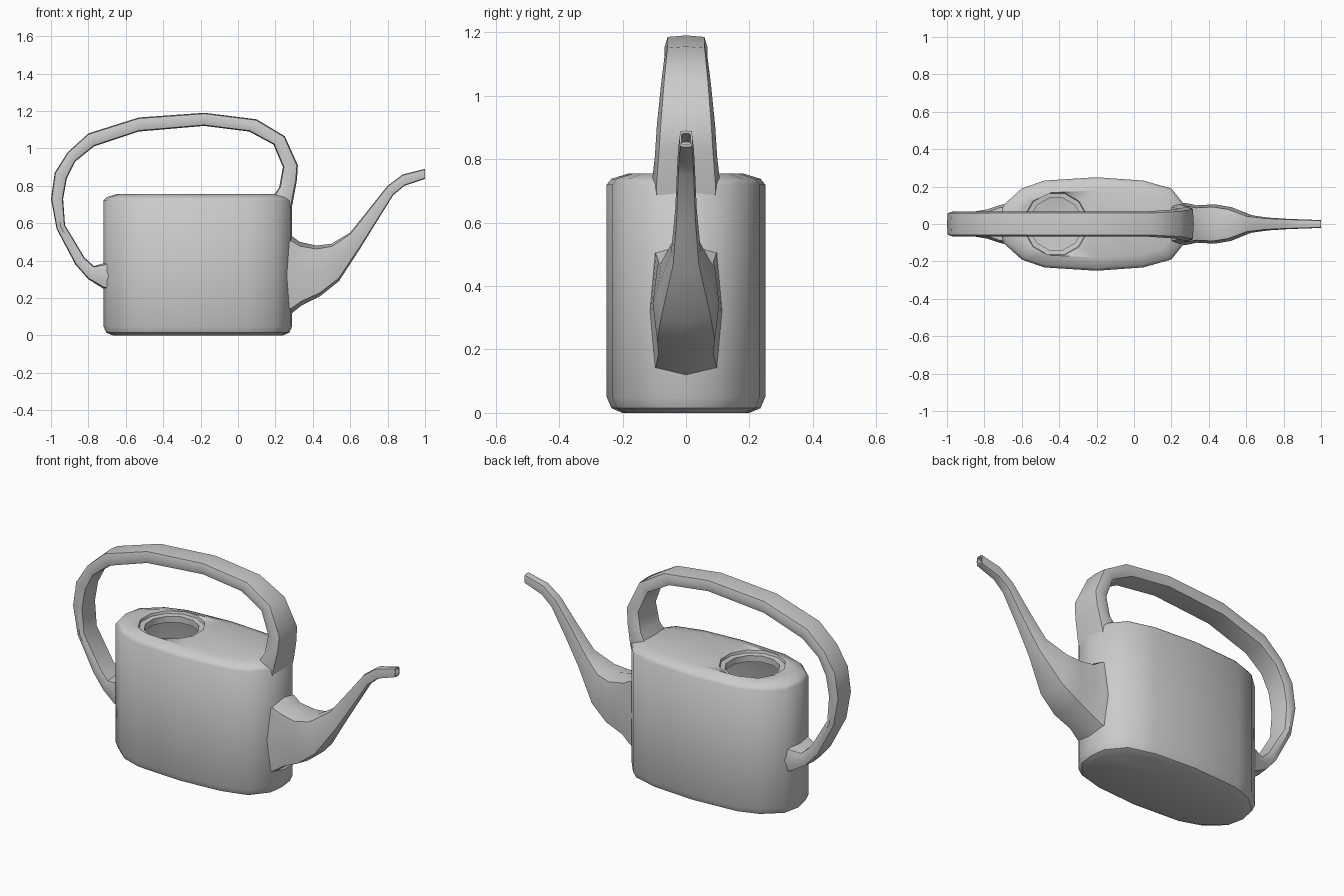
import bpy, bmesh, math


def finish(bm, name, angle=40):
    bmesh.ops.recalc_face_normals(bm, faces=bm.faces)
    mesh = bpy.data.meshes.new(name)
    bm.to_mesh(mesh)
    bm.free()
    obj = bpy.data.objects.new(name, mesh)
    bpy.context.collection.objects.link(obj)
    bpy.ops.object.select_all(action='DESELECT')
    obj.select_set(True)
    bpy.context.view_layer.objects.active = obj
    bpy.ops.object.shade_smooth_by_angle(angle=math.radians(angle))
    return obj


def bridge(bm, a, b):
    n = len(a)
    for i in range(n):
        j = (i + 1) % n
        bm.faces.new((a[i], a[j], b[j], b[i]))


def edges_of(bm, ring):
    return [bm.edges.get((ring[i], ring[(i + 1) % len(ring)])) or
            bm.edges.new((ring[i], ring[(i + 1) % len(ring)])) for i in range(len(ring))]


def loft(name, sections, sides=8, power=0.42):
    """Tube through (outer x, outer z, inner x, inner z, half width) sections."""
    def sp(v):
        return math.copysign(abs(v) ** power, v) if abs(v) > 1e-6 else 0.0
    bm = bmesh.new()
    rings = []
    for ox, oz, ix, iz, w in sections:
        ring = []
        for k in range(sides):
            t = 2 * math.pi * k / sides
            c, s = sp(math.cos(t)), sp(math.sin(t))
            ring.append(bm.verts.new(((ox + ix) / 2 + c * (ox - ix) / 2, w * s,
                                      (oz + iz) / 2 + c * (oz - iz) / 2)))
        rings.append(ring)
    for a, b in zip(rings, rings[1:]):
        bridge(bm, a, b)
    bm.faces.new(rings[-1])
    return finish(bm, name)


# Body: stacked outline rings with rounded bottom and top edges
half = [(0.29, 0), (0.28, 0.09), (0.20, 0.19), (0.05, 0.232), (-0.2, 0.25),
        (-0.48, 0.232), (-0.60, 0.19), (-0.70, 0.10), (-0.72, 0)]
outline = half + [(x, -y) for x, y in half[-2:0:-1]]
cx, hx, hy = -0.215, 0.505, 0.25
bm = bmesh.new()
rings = []
for d, z in [(0.05, 0), (0.015, 0.015), (0, 0.05), (0, 0.72), (0.015, 0.738), (0.07, 0.755)]:
    rings.append([bm.verts.new((cx + (x - cx) * (hx - d) / hx, y * (hy - d) / hy, z))
                  for x, y in outline])
for a, b in zip(rings, rings[1:]):
    bridge(bm, a, b)
bm.faces.new(rings[0])

# Filling hole: sunken ring and short inner collar
hole = []
for r, z in [(0.173, 0.752), (0.17, 0.738), (0.143, 0.735), (0.143, 0.70)]:
    hole.append([bm.verts.new((-0.417 + r * math.cos(2 * math.pi * (k + .5) / 12),
                               r * math.sin(2 * math.pi * (k + .5) / 12), z)) for k in range(12)])
for a, b in zip(hole, hole[1:]):
    bridge(bm, a, b)
bmesh.ops.triangle_fill(bm, use_beauty=True,
                        edges=edges_of(bm, rings[-1]) + edges_of(bm, hole[0]))
finish(bm, "body")

# Spout: flared base tapering to a hollow tip
loft("spout", [
    (0.25, 0.54, 0.25, 0.10, 0.115),
    (0.29, 0.53, 0.29, 0.12, 0.11),
    (0.33, 0.50, 0.34, 0.16, 0.10),
    (0.42, 0.48, 0.44, 0.21, 0.105),
    (0.50, 0.49, 0.54, 0.29, 0.09),
    (0.60, 0.55, 0.65, 0.46, 0.047),
    (0.70, 0.675, 0.74, 0.605, 0.034),
    (0.80, 0.80, 0.83, 0.75, 0.028),
    (0.88, 0.86, 0.89, 0.80, 0.025),
    (1.00, 0.89, 1.00, 0.837, 0.021),
    (1.00, 0.882, 1.00, 0.845, 0.015),
    (0.90, 0.855, 0.90, 0.82, 0.014)])

# Handle: loop from the back wall over the top to the front rim
loft("handle", [
    (-0.68, 0.24, -0.68, 0.40, 0.11),
    (-0.72, 0.25, -0.72, 0.385, 0.10),
    (-0.80, 0.30, -0.77, 0.37, 0.078),
    (-0.87, 0.38, -0.82, 0.415, 0.068),
    (-0.97, 0.57, -0.925, 0.59, 0.067),
    (-1.00, 0.73, -0.935, 0.73, 0.067),
    (-0.98, 0.87, -0.915, 0.84, 0.067),
    (-0.91, 0.98, -0.87, 0.93, 0.067),
    (-0.80, 1.08, -0.77, 1.01, 0.067),
    (-0.53, 1.165, -0.53, 1.09, 0.067),
    (-0.18, 1.19, -0.18, 1.12, 0.067),
    (0.10, 1.155, 0.06, 1.09, 0.068),
    (0.25, 1.065, 0.19, 1.02, 0.078),
    (0.32, 0.91, 0.24, 0.90, 0.092),
    (0.315, 0.83, 0.22, 0.79, 0.098),
    (0.293, 0.71, 0.18, 0.735, 0.108),
    (0.27, 0.60, 0.15, 0.65, 0.10)])
